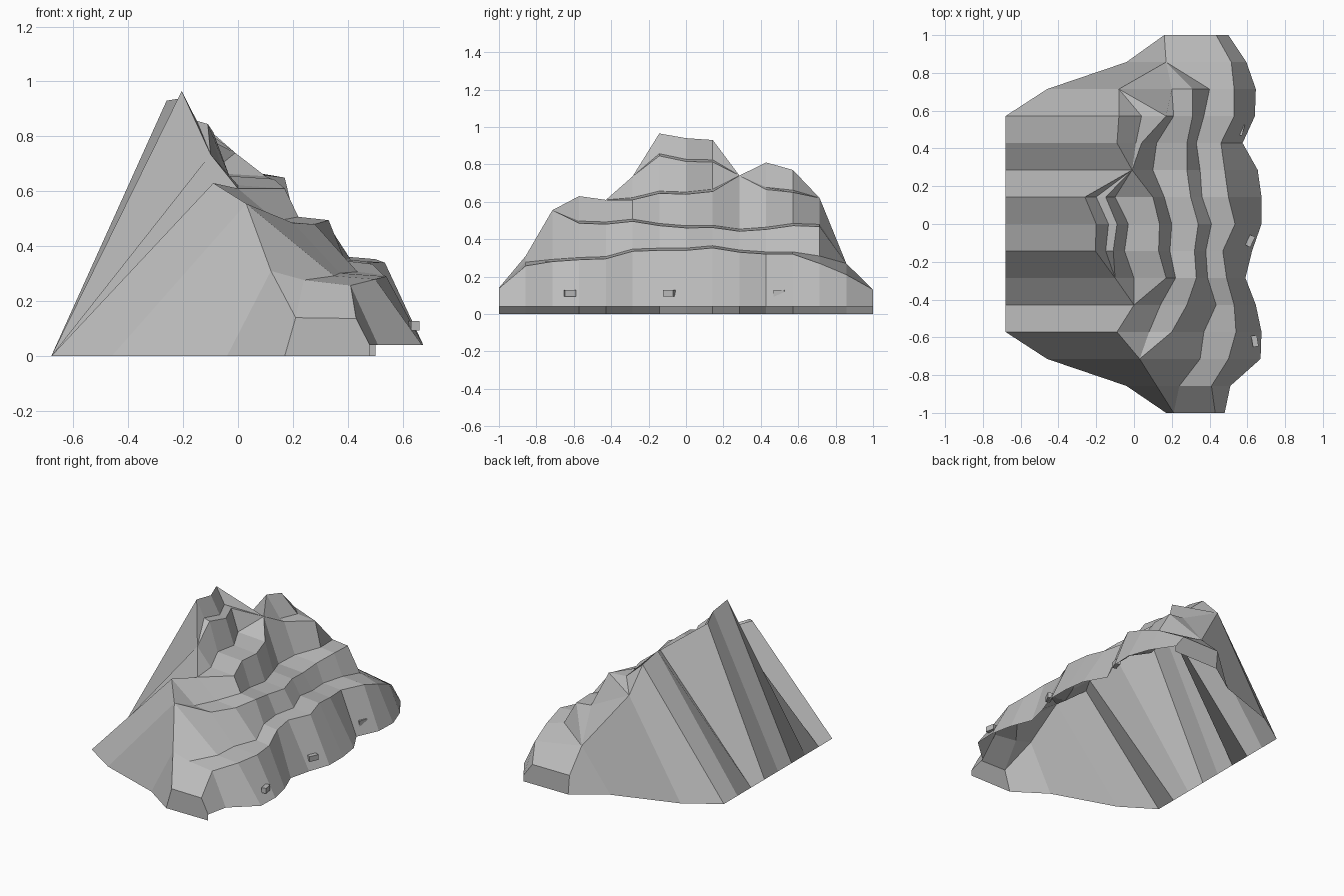
import bpy, bmesh, math
from mathutils import Matrix

if "Cube" in bpy.data.objects:
    bpy.data.objects.remove(bpy.data.objects["Cube"])

rock = bpy.data.materials.new("rock_grey")
rock.diffuse_color = (0.5, 0.5, 0.5, 1)
rock.use_nodes = True
rock.node_tree.nodes["Principled BSDF"].inputs["Base Color"].default_value = rock.diffuse_color

N = 15  # cross-sections along y
station = [-1 + 2 * i / (N - 1) for i in range(N)]

# crest line (x, z) for each cross-section
crest = [(.21, .14), (.12, .31), (.03, .555), (-.09, .63), (0, .61), (-.1, .735), (-.205, .965), (-.2, .94),
         (-.26, .93), (-.01, .74), (-.09, .81), (-.08, .77), (-.08, .62), (.17, .27), (.16, .13)]
# lower edge of the cliff face (x)
hem = [.48, .51, .67, .675, .645, .59, .625, .675, .675, .655, .575, .64, .645, .595, .5]

# ledges, highest first: first station -> (inner x, outer x, outer z, optional rise)
ledges = [
    {6: [(-.15, -.11, .845), (-.135, -.09, .815), (-.2, -.15, .812)]},
    {5: [(.0, .17, .61), (-.05, .13, .645), (-.03, .135, .64), (-.1, .1, .655)],
     10: [(.01, .04, .665), (.04, .17, .65)]},
    {3: [(.08, .2, .485), (.14, .28, .48), (.22, .33, .495), (.19, .32, .472), (.2, .34, .46), (.16, .3, .462),
         (.1, .28, .442), (.12, .28, .452), (.21, .31, .472), (.2, .31, .467)]},
    {0: [(.21, .43, .137, .003), (.24, .41, .257, .02), (.35, .5, .28), (.37, .54, .29), (.435, .53, .295),
         (.39, .49, .335), (.38, .47, .34), (.41, .535, .34), (.36, .5, .353), (.35, .48, .33), (.33, .46, .32),
         (.37, .53, .32), (.4, .53, .27, .04), (.17, .515, .21, .06), (.16, .435, .13, 0)]},
]


def back_foot(i):
    """Back edge on the ground: straight in the middle, cut in at both ends."""
    from_end = min(i, N - 1 - i)
    return {0: .17, 1: -.04, 2: -.46}.get(from_end, -.68)


def profile(i):
    """Points from the back foot over the crest and down the ledges."""
    pts = [(back_foot(i), 0), crest[i]]
    for ledge in ledges:
        row = next((rows[i - s] for s, rows in ledge.items() if 0 <= i - s < len(rows)), None)
        if row:
            rise = row[3] if len(row) > 3 else .012
            pts += [(row[0], row[2] + rise), (row[1], row[2])]
        else:  # the ledge runs out into the crest
            pts += [crest[i], crest[i]]
    return pts + [(hem[i], .04)]


def finish(bm, name):
    mesh = bpy.data.meshes.new(name)
    bm.to_mesh(mesh)
    bm.free()
    mesh.materials.append(rock)
    obj = bpy.data.objects.new(name, mesh)
    bpy.context.collection.objects.link(obj)
    return obj


# terraced cliff skin, open underneath
bm = bmesh.new()
grid = [[bm.verts.new((x, y, z)) for x, z in profile(i)] for i, y in enumerate(station)]
for a, b in zip(grid, grid[1:]):
    for k in range(len(a) - 1):
        bm.faces.new((a[k], a[k + 1], b[k + 1], b[k]))
# end walls reach the ground
for i in (0, N - 1):
    foot = bm.verts.new((hem[i], station[i], 0))
    bm.faces.new(grid[i] + [foot])
bmesh.ops.remove_doubles(bm, verts=bm.verts, dist=.0015)
bmesh.ops.dissolve_degenerate(bm, edges=bm.edges, dist=.0005)
bmesh.ops.recalc_face_normals(bm, faces=bm.faces)
finish(bm, "terraced_cliff")

# small stones stuck in the cliff foot
for n, (x, y, turn) in enumerate([(.64, -.62, 10), (.615, -.09, -25), (.565, .5, -15)]):
    bm = bmesh.new()
    bmesh.ops.create_cube(bm, size=1, matrix=Matrix.Translation((x, y, .11))
                          @ Matrix.Rotation(math.radians(turn), 4, 'Z') @ Matrix.Diagonal((.03, .06, .035, 1)))
    finish(bm, f"foot_stone_{n + 1}")
